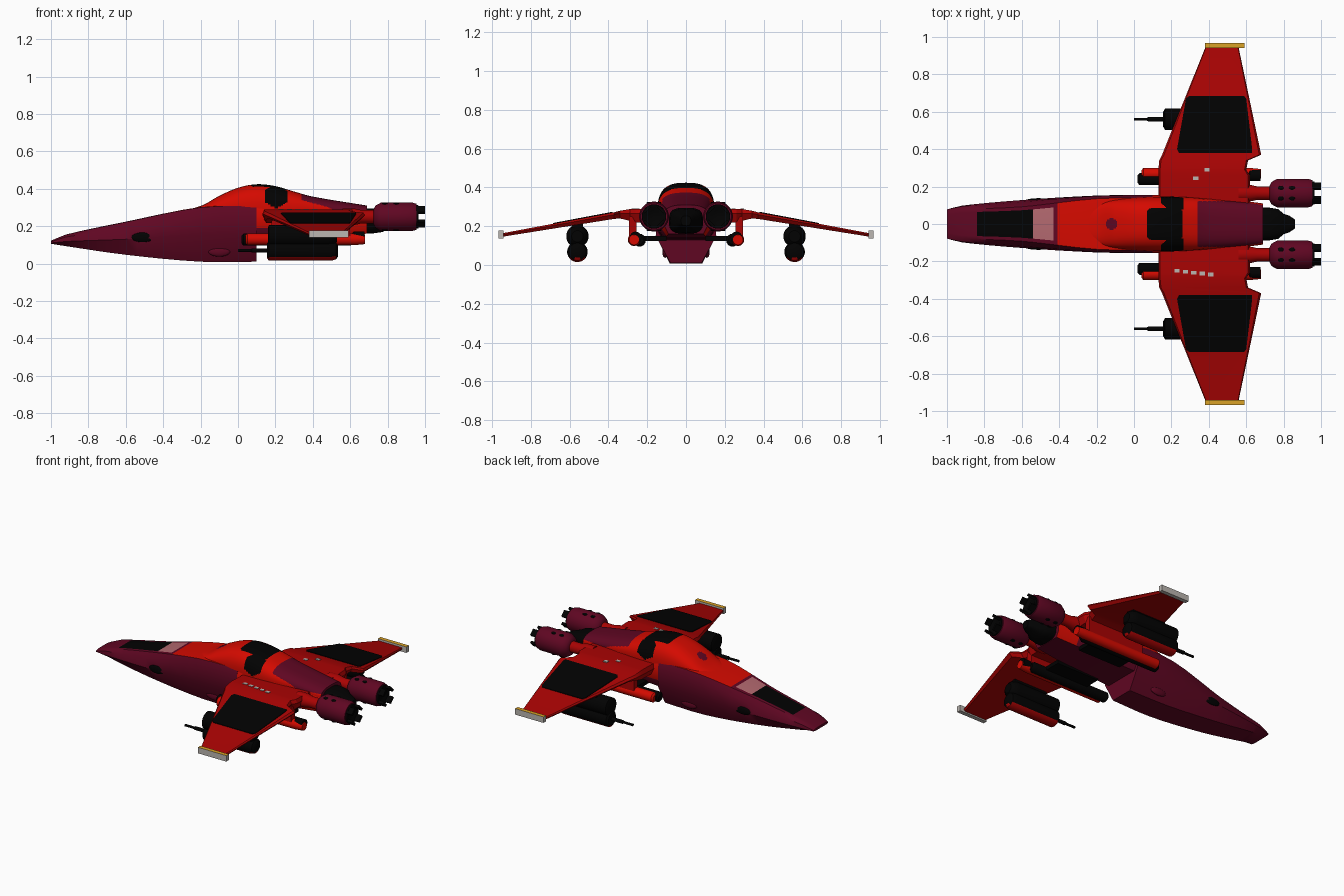
import bpy, bmesh, math
from mathutils import Vector

if "Cube" in bpy.data.objects:
    bpy.data.objects.remove(bpy.data.objects["Cube"])

def mat(name, c):
    m = bpy.data.materials.new(name)
    m.diffuse_color = (*c, 1)
    m.use_nodes = True
    m.node_tree.nodes["Principled BSDF"].inputs["Base Color"].default_value = m.diffuse_color
    return m

MAROON = mat("maroon", (.115, .002, .016))
RED = mat("bright red", (.66, .003, 0))
WINGRED = mat("wing red", (.40, .001, .001))
BLACK = mat("black", (.0005, .0005, .0005))
PINK = mat("pale pink", (.45, .14, .16))
GOLD = mat("gold", (.70, .36, .02))
GREY = mat("light grey", (.50, .47, .44))

def finish(name, bm, mats, rule=None, angle=35):
    bmesh.ops.recalc_face_normals(bm, faces=bm.faces)
    if rule:
        for f in bm.faces:
            f.material_index = rule(f.calc_center_median(), f.normal)
    me = bpy.data.meshes.new(name)
    bm.to_mesh(me)
    bm.free()
    ob = bpy.data.objects.new(name, me)
    bpy.context.collection.objects.link(ob)
    for m in mats:
        me.materials.append(m)
    bpy.ops.object.select_all(action='DESELECT')
    ob.select_set(True)
    bpy.context.view_layer.objects.active = ob
    bpy.ops.object.shade_smooth_by_angle(angle=math.radians(angle))
    return ob

def loft(name, rings, mats, rule=None, angle=35):
    bm = bmesh.new()
    vs = [[bm.verts.new(p) for p in r] for r in rings]
    n = len(vs[0])
    for a, b in zip(vs, vs[1:]):
        for i in range(n):
            j = (i + 1) % n
            bm.faces.new((a[i], a[j], b[j], b[i]))
    bm.faces.new(vs[0])
    bm.faces.new(vs[-1])
    return finish(name, bm, mats, rule, angle)

def revolve(name, prof, y, z, mats, rule=None, n=24):
    rings = [[(x, y + max(r, .001) * math.cos(t), z + max(r, .001) * math.sin(t))
              for t in [2 * math.pi * (k + .5) / n for k in range(n)]] for x, r in prof]
    return loft(name, rings, mats, rule)

def box(name, lo, hi, m, rule=None):
    ring = lambda x: [(x, lo[1], lo[2]), (x, hi[1], lo[2]), (x, hi[1], hi[2]), (x, lo[1], hi[2])]
    return loft(name, [ring(lo[0]), ring(hi[0])], m if isinstance(m, list) else [m], rule)

def blob(name, c, s, m):
    bm = bmesh.new()
    bmesh.ops.create_uvsphere(bm, u_segments=16, v_segments=10, radius=1)
    for v in bm.verts:
        v.co = Vector((v.co.x * s[0] + c[0], v.co.y * s[1] + c[1], v.co.z * s[2] + c[2]))
    return finish(name, bm, [m], angle=60)

def interp(tab, x):
    # smooth interpolation through table rows keyed by x
    i = max(k for k in range(len(tab) - 1) if tab[k][0] <= x + 1e-6)
    a, b = tab[i], tab[i + 1]
    p, q = tab[max(i - 1, 0)], tab[min(i + 2, len(tab) - 1)]
    h = b[0] - a[0]
    t = (x - a[0]) / h
    out = []
    for k in range(1, len(a)):
        ma = (b[k] - p[k]) / (b[0] - p[0]) * h
        mb = (q[k] - a[k]) / (q[0] - a[0]) * h
        out.append((2*t**3 - 3*t*t + 1) * a[k] + (t**3 - 2*t*t + t) * ma
                   + (3*t*t - 2*t**3) * b[k] + (t**3 - t*t) * mb)
    return out

def hull_ring(tab, x):
    zb, wb, zm, wm, zs, ws, zt, wt = interp(tab, x)
    half = [(wb, zb), (wm, zm), (ws, zs), (wt, zt), (wt * .8, zt + .002)]
    return [(x, y, z) for y, z in half] + [(x, -y, z) for y, z in reversed(half)]

# front hull: x, bottom z/w, waist z/w, shoulder z/w, top z/w
front = [(-1, .106, .05, .11, .078, .116, .078, .12, .055),
         (-.92, .093, .065, .118, .098, .142, .094, .153, .075),
         (-.6, .047, .08, .13, .128, .185, .118, .222, .092),
         (-.2, .01, .085, .15, .152, .26, .15, .30, .135),
         (.1, .01, .08, .15, .156, .275, .155, .31, .14)]

def front_rule(c, n):
    if n.z < .8:
        return 0
    if -.84 < c.x < -.43 and abs(c.y) < .03:
        return 2 if c.x < -.54 else 3
    return 1 if c.x > -.41 else 0

xs = [-1, -.97, -.92, -.88, -.84, -.78, -.7, -.6, -.54, -.43, -.41, -.3, -.2, -.1, 0, .1]
loft("front_hull", [hull_ring(front, x) for x in xs], [MAROON, RED, BLACK, PINK], front_rule)

rear = [(.1, .13, .12, .19, .155, .27, .155, .31, .14),
        (.4, .14, .11, .19, .145, .27, .145, .30, .125),
        (.69, .16, .09, .2, .11, .26, .11, .285, .095)]
loft("rear_hull", [hull_ring(rear, .1 + .59 * k / 8) for k in range(9)], [MAROON, RED],
     lambda c, n: 1 if c.z > .17 and abs(n.x) < .8 else 0)

# raised spine with cockpit: x, base z, top z, half width
spine = [(-.41, .245, .258, .08), (-.2, .27, .308, .115), (-.1, .28, .362, .13),
         (0, .28, .405, .14), (.1, .28, .424, .145), (.2, .28, .414, .146),
         (.3, .28, .385, .142), (.4, .28, .358, .132), (.69, .26, .31, .108)]

def spine_ring(x, n=64):
    zb, zt, w = interp(spine, x)
    p = []
    for k in range(n + 1):
        t = math.pi * k / n
        c, s = math.cos(t), max(math.sin(t), 0)
        p.append((x, math.copysign(abs(c) ** .72 * w, c), zb + (zt - zb) * s ** .72))
    return p

def spine_rule(c, n):
    dx, dz = abs(c.x - .205), abs(c.z - .36)
    if max(abs(c.x - .165) / .095, abs(c.y) / .085) < 1 and abs(c.x - .165) + abs(c.y) < .165:
        return 1
    if max(dx, .5 * dx + .87 * dz) < .058 and abs(c.y) >= .08:
        return 1
    if math.hypot(c.x + .12, c.y) < .03:
        return 2
    return 2 if c.x > .34 and abs(c.y) < .122 and c.z > .285 else 0

loft("spine_and_cockpit", [spine_ring(-.41 + .005 * k) for k in range(221)],
     [RED, BLACK, MAROON], spine_rule)

# central exhaust
def soft_ring(x, w, h, z=.228, n=24):
    f = lambda v: math.copysign(abs(v) ** .65, v)
    return [(x, w * f(math.cos(2*math.pi*k/n)), z + h * f(math.sin(2*math.pi*k/n))) for k in range(n)]
loft("centre_exhaust", [soft_ring(*a) for a in
     [(.66, .088, .067), (.72, .088, .067), (.77, .08, .06), (.80, .055, .045), (.83, .045, .035), (.86, .025, .025)]], [BLACK])

for s, side in ((1, "left"), (-1, "right")):
    # hull side details
    blob(side + "_side_vent", (-.51, s * .129, .14), (.06, .009, .026), BLACK)
    blob(side + "_hull_bump", (-.1, s * .108, .065), (.06, .014, .028), MAROON)

    # wing: y, leading x, trailing x, top z, thickness
    stations = [(.10, .13, .62, .285, .07), (.26, .13, .62, .29, .07), (.29, .13, .60, .288, .06),
                (.34, .135, .61, .28, .04), (.37, .15, .68, .272, .034), (.94, .38, .56, .165, .018)]
    rings = []
    for y, a, b, z, t in stations:
        c = b - a
        rings.append([(a, s*y, z - t*.4), (a + .02*c, s*y, z), (b - .02*c, s*y, z), (b, s*y, z - t*.35),
                      (b - .04*c, s*y, z - t), (a + .04*c, s*y, z - t)])
    loft(side + "_wing", rings, [WINGRED], angle=25)

    # black wing panel
    wz = lambda y: .272 - (y - .37) * .107 / .57
    outline = [(.24, .38), (.63, .38), (.632, .40), (.60, .67), (.588, .685), (.295, .685), (.278, .67), (.23, .40)]
    loft(side + "_wing_panel", [[(x, s*y, wz(y) + d) for x, y in outline] for d in (-.004, .004)], [BLACK])

    # wing tip plate
    box(side + "_wing_tip", (.38, min(s*.94, s*.967), .138), (.59, max(s*.94, s*.967), .178),
        [GREY, GOLD], lambda c, n: 1 if n.z > .5 else 0)

    # engine, neck and nozzle
    ey, ez = s * .165, .25
    revolve(side + "_engine_shoulder", [(.2, .02), (.26, .036), (.58, .036), (.64, .03)], ey, ez, [WINGRED])
    revolve(side + "_engine_neck", [(.56, .045), (.62, .045), (.66, .036), (.75, .036)], ey, ez, [WINGRED])
    revolve(side + "_engine", [(.725, .04), (.735, .06), (.765, .077), (.93, .077), (.955, .07), (.955, .055)], ey, ez, [MAROON])
    revolve(side + "_nozzle", [(.94, .064), (.965, .062), (.965, .042), (.957, .03), (.957, 0)], ey, ez, [BLACK])
    for k in range(4):
        t = math.radians(90 * k + 45)
        u, v = Vector((0, math.cos(t), math.sin(t))), Vector((0, -math.sin(t), math.cos(t)))
        o = Vector((0, ey, ez))
        loft(f"{side}_nozzle_petal_{k}", [[o + Vector((x, 0, 0)) + u*r + v*w for r, w in
             ((.044, -.022), (.06, -.022), (.06, .022), (.044, .022))] for x in (.95, 1.0)], [BLACK])
    for x in (.785, .845):
        for t in (70, 110, 250, 290):
            t = math.radians(t)
            blob(side + "_engine_port", (x, ey + .074*math.cos(t), ez + .074*math.sin(t)), (.017, .014, .006), BLACK)

    # slim pods below the wing root
    revolve(side + "_root_pod", [(.04, .02), (.05, .032), (.62, .032), (.68, .026)], s*.268, .13, [RED])
    revolve(side + "_root_pod_core", [(.02, .022), (.03, .033), (.6, .033), (.62, .02)], s*.24, .128, [BLACK])
    revolve(side + "_root_pod_tail", [(.61, .02), (.62, .03), (.675, .03)], s*.26, .142, [BLACK])
    box(side + "_root_pylon", (.18, min(s*.255, s*.295), .14), (.6, max(s*.255, s*.295), .25), WINGRED)
    box(side + "_pod_strut", (.2, min(s*.1, s*.24), .125), (.52, max(s*.1, s*.24), .15), BLACK)

    # outer gun pod with barrel
    gy = s * .56
    revolve(side + "_gun_pod_upper", [(.16, .045), (.165, .058), (.48, .058), (.515, .048), (.53, .03)], gy, .148, [BLACK])
    revolve(side + "_gun_pod_lower", [(.155, .04), (.165, .053), (.5, .053), (.525, .045), (.535, .03)], gy, .068,
            [BLACK, WINGRED], lambda c, n: 1 if c.z < .035 and abs(n.x) < .9 else 0)
    box(side + "_gun_pylon", (.25, gy - .03, .15), (.5, gy + .03, .228), BLACK)
    revolve(side + "_gun_barrel", [(0, .008), (.07, .008), (.075, .012), (.17, .012)], gy, .07, [BLACK], n=12)

# small wing markings
marks = [(.33, .245), (.39, .29)] + [(.23 + .045 * k, -.25 - .005 * k) for k in range(5)]
for i, (x, y) in enumerate(marks):
    box(f"wing_marking_{i}", (x - .014, y - .01, .284), (x + .014, y + .01, .2925), GREY)
